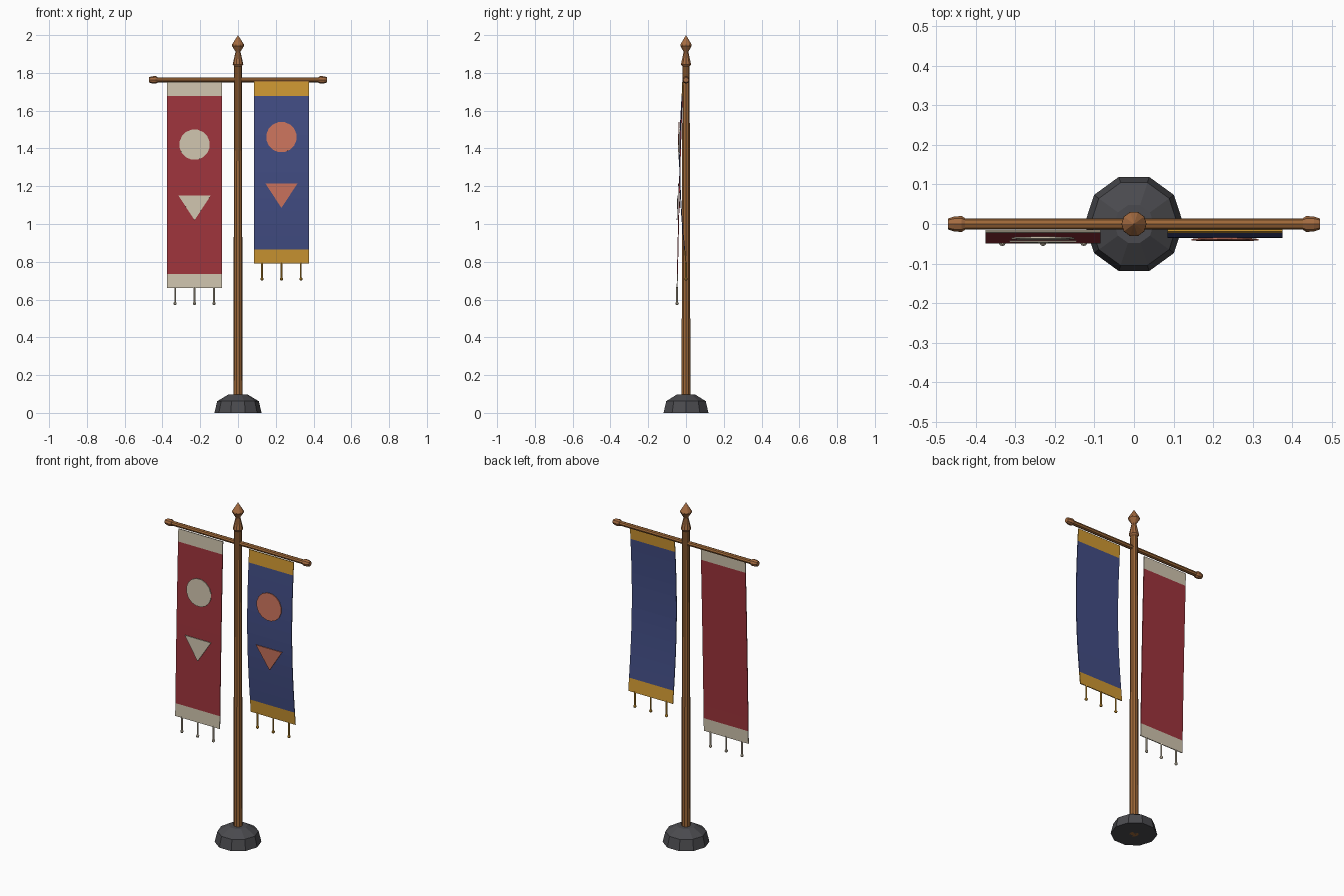
import bpy, bmesh, math
from mathutils import Matrix

cube = bpy.data.objects.get("Cube")
if cube:
    bpy.data.objects.remove(cube, do_unlink=True)


def material(name, r, g, b):
    """Flat colour given as 0-255 display values, stored as linear."""
    lin = [((c / 255 + 0.055) / 1.055) ** 2.4 for c in (r, g, b)] + [1]
    m = bpy.data.materials.new(name)
    m.use_nodes = True
    m.diffuse_color = lin
    m.node_tree.nodes["Principled BSDF"].inputs["Base Color"].default_value = lin
    return m


wood = material("wood", 158, 104, 56)
turned = material("turned wood", 165, 108, 65)
stone = material("dark stone", 74, 74, 78)
red = material("red cloth", 158, 52, 60)
blue = material("blue cloth", 66, 77, 132)
cream = material("cream trim", 207, 196, 174)
gold = material("gold trim", 206, 151, 50)
coral = material("coral emblem", 204, 116, 94)


def finish(name, bm, mats, thickness=0):
    bmesh.ops.recalc_face_normals(bm, faces=bm.faces)
    me = bpy.data.meshes.new(name)
    bm.to_mesh(me)
    bm.free()
    for m in mats:
        me.materials.append(m)
    ob = bpy.data.objects.new(name, me)
    bpy.context.scene.collection.objects.link(ob)
    if thickness:
        mod = ob.modifiers.new("thickness", "SOLIDIFY")
        mod.thickness, mod.offset = thickness, 0
    return ob


def lathe(name, profile, mat, sides=10, matrix=Matrix()):
    """Turn a (radius, height) profile around z, with closed ends."""
    bm = bmesh.new()
    rings = []
    for r, z in profile:
        angles = [2 * math.pi * i / sides for i in range(sides)]
        rings.append([bm.verts.new((r * math.cos(a), r * math.sin(a), z)) for a in angles])
    for low, high in zip(rings, rings[1:]):
        for i in range(sides):
            j = (i + 1) % sides
            bm.faces.new((low[i], low[j], high[j], high[i]))
    bm.faces.new(rings[0][::-1])
    bm.faces.new(rings[-1])
    bmesh.ops.remove_doubles(bm, verts=bm.verts, dist=0.0002)
    bm.transform(matrix)
    return finish(name, bm, [mat])


# Stand, pole and finial
lathe("base", [(0.125, 0), (0.11, 0.062), (0.05, 0.098)], stone)
lathe("pole", [(0.025, 0), (0.02, 1.86)], wood)
lathe("finial", [(0.02, 1.835), (0.028, 1.845), (0.014, 1.908), (0.014, 1.914),
                 (0.032, 1.943), (0.031, 1.951), (0, 2.0)], turned)

# Crossbar with end caps
BAR_Z = 1.763
for side, label in ((1, "left"), (-1, "right")):
    place = Matrix.Translation((0, 0, BAR_Z)) @ Matrix.Rotation(side * math.pi / 2, 4, "Y")
    lathe(label + "_bar_cap", [(0.015, 0.427), (0.02, 0.436), (0.019, 0.455), (0.014, 0.47)],
          turned, 8, place)
    if side == 1:
        lathe("crossbar", [(0.0135, -0.44), (0.0135, 0.44)], wood, 8, place)


def banner(label, cx, bottom, hang, cloth, trim, emblem, disc_z, tri_z):
    top, half, band = 1.753, 0.145, 0.075
    start, slope, bulge = hang

    def drape(z):
        t = (top - z) / (top - bottom)
        return start + slope * t - bulge * math.sin(math.pi * min(t, 1))

    # Cloth with a trim band at each end
    rows = 12
    inner = [bottom + band + (top - bottom - 2 * band) * i / rows for i in range(rows + 1)]
    heights = [bottom] + inner + [top]
    bm = bmesh.new()
    pairs = [[bm.verts.new((cx + s * half, drape(z), z)) for s in (-1, 1)] for z in heights]
    for i, (a, b) in enumerate(zip(pairs, pairs[1:])):
        face = bm.faces.new((a[0], a[1], b[1], b[0]))
        face.material_index = int(i in (0, len(heights) - 2))
    finish(label + "_banner", bm, [cloth, trim], 0.005)

    # Emblem plates just in front of the cloth
    disc = [(0.081 * math.cos(a), disc_z + 0.081 * math.sin(a))
            for a in (2 * math.pi * (i + 0.5) / 16 for i in range(16))]
    triangle = [(-0.085, tri_z), (0, tri_z - 0.13), (0.085, tri_z)]
    for name, outline in (("disc", disc), ("triangle", triangle)):
        bm = bmesh.new()
        bm.faces.new([bm.verts.new((cx + x, drape(z) - 0.008, z)) for x, z in outline])
        finish(f"{label}_{name}_emblem", bm, [emblem], 0.004)

    # Tassels: a cord with a bead at its end
    y = drape(bottom)
    for i in (-1, 0, 1):
        bm = bmesh.new()
        x = cx + i * 0.103
        bmesh.ops.create_cone(bm, cap_ends=True, segments=6, radius1=0.005, radius2=0.005,
                              depth=0.085, matrix=Matrix.Translation((x, y, bottom - 0.037)))
        bmesh.ops.create_uvsphere(bm, u_segments=8, v_segments=6, radius=0.009,
                                  matrix=Matrix.Translation((x, y, bottom - 0.081)))
        finish(f"{label}_tassel_{i + 2}", bm, [trim])


banner("right", -0.23, 0.66, (-0.018, -0.029, 0.002), red, cream, cream, 1.42, 1.15)
banner("left", 0.23, 0.79, (-0.016, 0.016, 0.025), blue, gold, coral, 1.46, 1.215)
